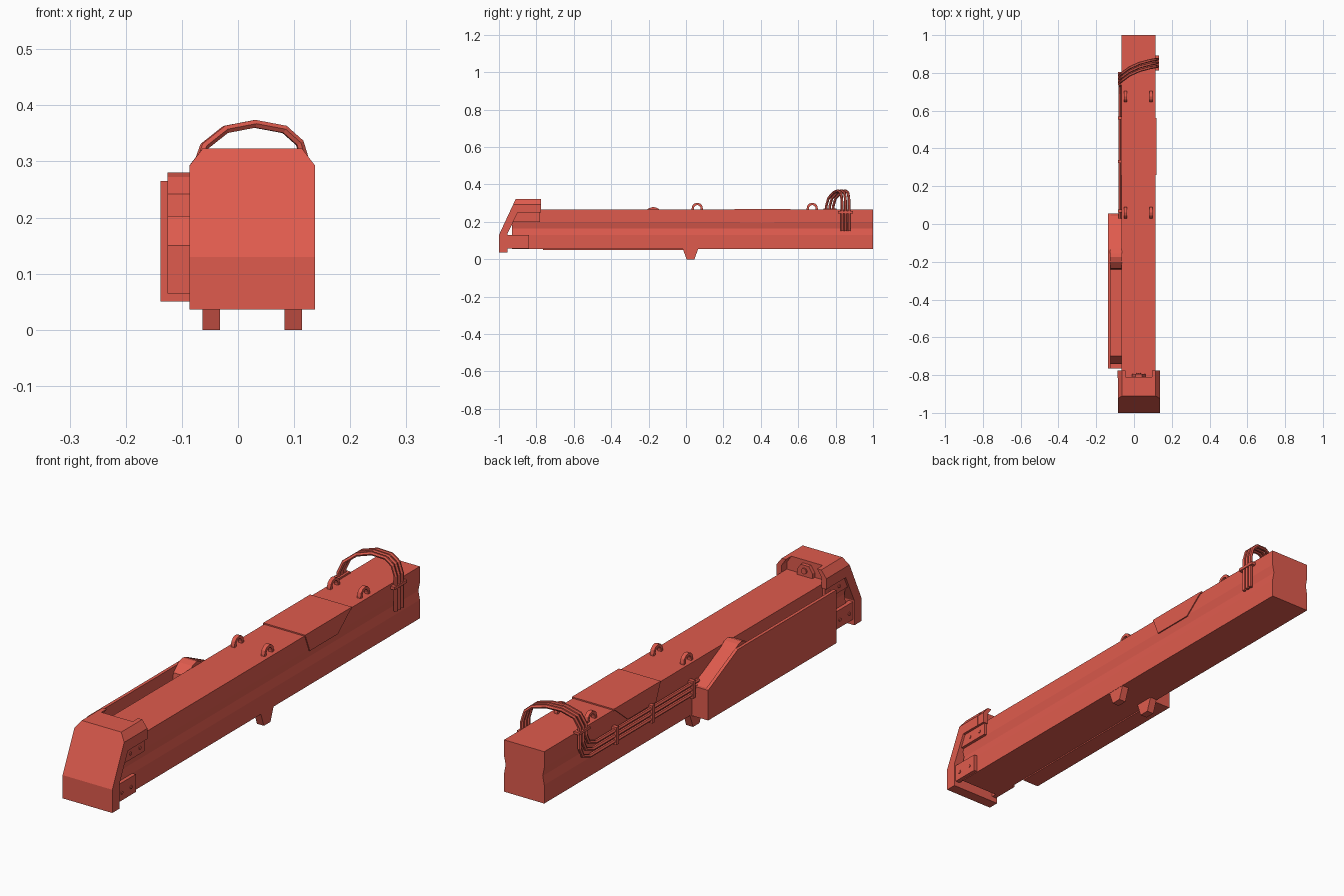
import bpy, bmesh, math

red = bpy.data.materials.new("warm_red")
red.diffuse_color = (0.74, 0.105, 0.075, 1)


def finish(name, bm):
    bmesh.ops.recalc_face_normals(bm, faces=bm.faces)
    me = bpy.data.meshes.new(name)
    bm.to_mesh(me)
    bm.free()
    me.materials.append(red)
    ob = bpy.data.objects.new(name, me)
    bpy.context.collection.objects.link(ob)
    return ob


def loft(name, a, b):
    """Solid between two matching outlines."""
    bm = bmesh.new()
    va, vb = [bm.verts.new(p) for p in a], [bm.verts.new(p) for p in b]
    bm.faces.new(va)
    bm.faces.new(vb)
    for i in range(len(a)):
        j = (i + 1) % len(a)
        bm.faces.new((va[i], va[j], vb[j], vb[i]))
    return finish(name, bm)


def side_prism(name, x0, x1, yz):
    return loft(name, [(x0, y, z) for y, z in yz], [(x1, y, z) for y, z in yz])


def box(name, x0, x1, y0, y1, z0, z1):
    return side_prism(name, x0, x1, [(y0, z0), (y1, z0), (y1, z1), (y0, z1)])


def hose(name, pts, r):
    cu = bpy.data.curves.new(name, 'CURVE')
    cu.dimensions = '3D'
    cu.bevel_depth = r
    cu.bevel_resolution = 1
    cu.use_fill_caps = True
    sp = cu.splines.new('POLY')
    sp.points.add(len(pts) - 1)
    for p, c in zip(sp.points, pts):
        p.co = (*c, 1)
    cu.materials.append(red)
    ob = bpy.data.objects.new(name, cu)
    bpy.context.collection.objects.link(ob)
    bpy.ops.object.select_all(action='DESELECT')
    ob.select_set(True)
    bpy.context.view_layer.objects.active = ob
    bpy.ops.object.convert(target='MESH')
    for p in ob.data.polygons:
        p.use_smooth = False


CX = 0.025  # centre line of the beam

# Main beam with a shallow V groove along both sides
half = [(0.09, 0.055), (0.09, 0.13), (0.083, 0.165), (0.09, 0.2), (0.09, 0.265)]
sec = [(CX + x, z) for x, z in half] + [(CX - x, z) for x, z in reversed(half)]
loft("main_beam", [(x, -0.93, z) for x, z in sec], [(x, 1.0, z) for x, z in sec])

# Nose cap: sloped front shell, then a chamfered roof
L, R = -0.086, 0.137
side_prism("nose_shell", L, R, [(-1, 0.036), (-1, 0.13), (-0.924, 0.293), (-0.81, 0.293),
                                (-0.81, 0.25), (-0.9, 0.25), (-0.955, 0.135), (-0.955, 0.036)])
loft("nose_roof",
     [(L, -0.924, 0.293), (R, -0.924, 0.293), (R, -0.81, 0.293), (L, -0.81, 0.293)],
     [(L + 0.023, -0.91, 0.323), (R - 0.023, -0.91, 0.323),
      (R - 0.023, -0.81, 0.323), (L + 0.023, -0.81, 0.323)])

# Cheeks, bolt plates and bolts on both sides of the nose
for s, tag in ((-1, "left"), (1, "right")):
    def sx(d):
        return CX + s * d
    cheek = [(0.09, 0.25), (0.1115, 0.25), (0.1115, 0.293), (0.0885, 0.323), (0.07, 0.323), (0.09, 0.293)]
    loft(tag + "_cheek", [(sx(x), -0.815, z) for x, z in cheek],
         [(sx(x), -0.775, z) for x, z in cheek])
    side_prism(tag + "_upper_plate", sx(0.085), sx(0.102),
               [(-0.93, 0.2), (-0.78, 0.2), (-0.78, 0.255), (-0.9, 0.255)])
    box(tag + "_lower_plate", sx(0.085), sx(0.105), -0.96, -0.84, 0.058, 0.13)
    for y, z, d in ((-0.87, 0.225, 0.102), (-0.81, 0.225, 0.102),
                    (-0.93, 0.09, 0.105), (-0.87, 0.09, 0.105)):
        ring = [(y + 0.007 * math.cos(a * math.pi / 4), z + 0.007 * math.sin(a * math.pi / 4))
                for a in range(8)]
        side_prism(tag + "_bolt", sx(d - 0.004), sx(d + 0.003), ring)

# Lug behind the nose roof, with a round boss
lug = [(-0.035, 0.262), (0.035, 0.262), (0.035, 0.285), (0.018, 0.31), (-0.018, 0.31), (-0.035, 0.285)]
loft("nose_lug", [(CX + x, -0.815, z) for x, z in lug], [(CX + x, -0.795, z) for x, z in lug])
boss = [(CX + 0.012 * math.cos(a * math.pi / 4), 0.288 + 0.012 * math.sin(a * math.pi / 4)) for a in range(8)]
loft("lug_boss", [(x, -0.8, z) for x, z in boss], [(x, -0.789, z) for x, z in boss])

# Side tray: outer panel, floor, end wall and inner body
side_prism("tray_outer_panel", -0.138, -0.125,
           [(-0.765, 0.05), (0.055, 0.05), (0.055, 0.172), (-0.135, 0.265), (-0.765, 0.265)])
box("tray_floor", -0.138, -0.064, -0.765, 0.055, 0.05, 0.065)
box("tray_end_wall", -0.138, -0.064, 0.042, 0.055, 0.05, 0.172)
side_prism("tray_inner_body", -0.126, -0.064,
           [(-0.74, 0.062), (0.045, 0.062), (0.045, 0.17), (-0.13, 0.257), (-0.155, 0.275), (-0.175, 0.28),
            (-0.2, 0.272), (-0.235, 0.242), (-0.24, 0.203), (-0.70, 0.203), (-0.74, 0.15)])

# Two tapered feet
for x0, x1 in ((-0.063, -0.032), (0.083, 0.114)):
    side_prism("foot", x0, x1, [(-0.018, 0.06), (-0.015, 0.05), (0.003, 0), (0.045, 0), (0.063, 0.05), (0.066, 0.06)])

# Lifting eyes
for x in (-0.045, 0.09):
    for y in (0.06, 0.675):
        arc = [i * math.pi / 6 for i in range(7)]
        prof = [(y + 0.03, 0.262)]
        prof += [(y + 0.03 * math.cos(a), 0.272 + 0.03 * math.sin(a)) for a in arc]
        prof += [(y - 0.03, 0.262), (y - 0.018, 0.262)]
        prof += [(y - 0.018 * math.cos(a), 0.272 + 0.018 * math.sin(a)) for a in arc]
        prof += [(y + 0.018, 0.262)]
        side_prism("lifting_eye", x - 0.008, x + 0.008, prof)

# Thin saddle cover over the beam
box("cover_top", CX - 0.094, CX + 0.094, 0.26, 0.56, 0.262, 0.27)
for s in (-1, 1):
    side_prism("cover_flap", CX + s * 0.085, CX + s * 0.094,
               [(0.26, 0.27), (0.29, 0.195), (0.47, 0.195), (0.56, 0.27)])

# Three hoses: along the left side, up, and over to the right side
arch = [(-0.075, 0.285, 0), (-0.06, 0.327, 0.012), (-0.022, 0.357, 0.04), (0.03, 0.367, 0.063),
        (0.083, 0.357, 0.077), (0.11, 0.333, 0.082), (0.123, 0.29, 0.084), (0.123, 0.15, 0.084)]
for i in range(3):
    z, y = 0.188 - 0.021 * i, 0.75 + 0.019 * i
    pts = [(-0.075, 0.03, z), (-0.075, y - 0.06, z), (-0.075, y - 0.02, z + 0.016), (-0.075, y, z + 0.055)]
    pts += [(x, y + dy, h) for x, h, dy in arch]
    hose("hose", pts, 0.008)

# Hose clamps
for y in (0.07, 0.33, 0.56):
    box("hose_clamp", -0.086, -0.06, y - 0.008, y + 0.008, 0.132, 0.203)
box("left_hose_clamp", -0.086, -0.06, 0.735, 0.805, 0.262, 0.272)
box("right_hose_clamp", 0.11, 0.133, 0.812, 0.892, 0.245, 0.257)
